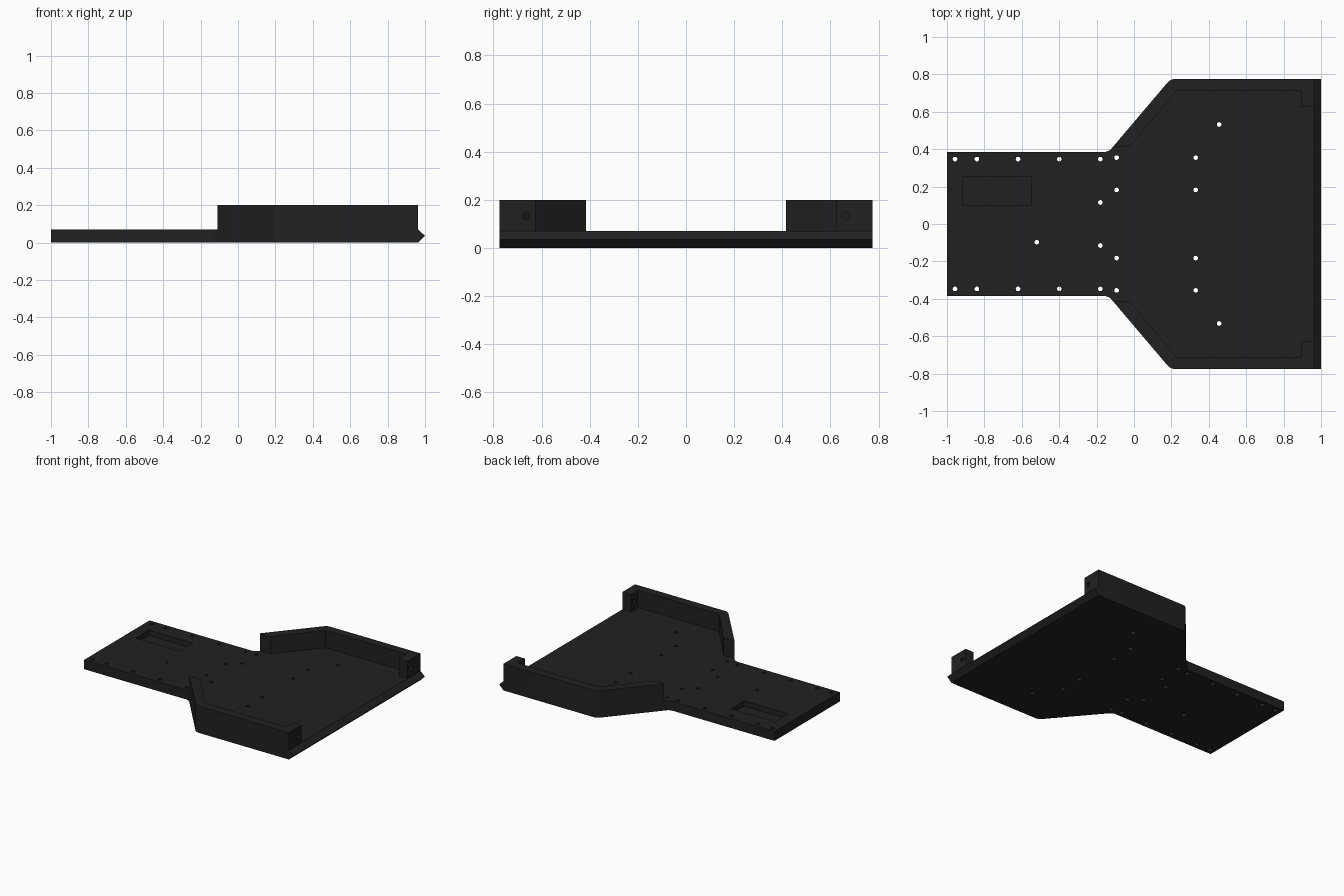
import bpy, bmesh, math
from mathutils import Vector, Matrix

if "Cube" in bpy.data.objects:
    bpy.data.objects.remove(bpy.data.objects["Cube"])

PLATE_TOP, WALL_TOP, END_X = 0.07, 0.2, 0.963

black = bpy.data.materials.new("matte_black")
black.diffuse_color = (0.0155, 0.0155, 0.0155, 1)
black.use_nodes = True
black.node_tree.nodes["Principled BSDF"].inputs["Base Color"].default_value = black.diffuse_color


def finish(name, bm):
    bmesh.ops.recalc_face_normals(bm, faces=bm.faces)
    mesh = bpy.data.meshes.new(name)
    bm.to_mesh(mesh)
    bm.free()
    mesh.materials.append(black)
    ob = bpy.data.objects.new(name, mesh)
    bpy.context.collection.objects.link(ob)
    return ob


def prism(points, z0, z1):
    bm = bmesh.new()
    face = bm.faces.new([bm.verts.new((x, y, z0)) for x, y in points])
    out = bmesh.ops.extrude_face_region(bm, geom=[face])["geom"]
    bmesh.ops.translate(bm, vec=(0, 0, z1 - z0),
                        verts=[v for v in out if isinstance(v, bmesh.types.BMVert)])
    return bm


def fillet(prev, corner, nxt, t=0.025, steps=5):
    """Round a corner with a short curve starting t away from it."""
    c = Vector(corner)
    a = c + (Vector(prev) - c).normalized() * t
    b = c + (Vector(nxt) - c).normalized() * t
    return [tuple(a * (1 - s) ** 2 + c * 2 * s * (1 - s) + b * s * s)
            for s in (i / steps for i in range(steps + 1))]


def mirror_y(points):
    return [(x, -y) for x, y in reversed(points)]


def boolean(target, tool, operation):
    mod = target.modifiers.new("bool", "BOOLEAN")
    mod.object, mod.operation, mod.solver = tool, operation, "EXACT"
    bpy.context.view_layer.objects.active = target
    bpy.ops.object.modifier_apply(modifier=mod.name)
    bpy.data.objects.remove(tool)


def cone(bm, r1, r2, depth, matrix, sides=20):
    bmesh.ops.create_cone(bm, cap_ends=True, segments=sides, radius1=r1,
                          radius2=r2, depth=depth, matrix=matrix)


# Base plate: narrow tail flaring to a wide end
tail, neck, shoulder, end = (-1, 0.385), (-0.136, 0.385), (0.195, 0.775), (END_X, 0.775)
neck_curve = fillet(tail, neck, shoulder)
shoulder_curve = fillet(neck, shoulder, end)
half = [tail] + neck_curve + shoulder_curve + [end]
bm = prism(half + mirror_y(half), 0, PLATE_TOP)

# Pointed nose along the wide end
ends = [e for e in bm.edges
        if all(abs(v.co.x - END_X) < 1e-4 for v in e.verts)
        and abs(e.verts[0].co.z - e.verts[1].co.z) > 0.01]
cut = bmesh.ops.subdivide_edges(bm, edges=ends, cuts=1)
tips = [v for v in cut["geom_inner"] if isinstance(v, bmesh.types.BMVert)]
if not bm.edges.get(tips):
    bmesh.ops.connect_verts(bm, verts=tips)
for v in tips:
    v.co.x, v.co.z = 1.0, 0.036
plate = finish("base_plate", bm)

# Raised side walls with a return block at the wide end
slope = (0.775 - 0.385) / (0.195 + 0.136)
start = (-0.11, 0.385 + 0.026 * slope)
wall = [start] + shoulder_curve + [end, (END_X, 0.625), (0.893, 0.625), (0.893, 0.71),
                                   (0.225, 0.71), (-0.02, start[1])]
for points in (wall, mirror_y(wall)):
    boolean(plate, finish("side_wall", prism(points, PLATE_TOP, WALL_TOP)), "UNION")

# Rectangular pocket in the tail
pocket = [(-0.915, 0.1), (-0.55, 0.1), (-0.55, 0.255), (-0.915, 0.255)]
boolean(plate, finish("pocket_cutter", prism(pocket, 0.03, 0.12)), "DIFFERENCE")

# Mounting holes through the plate, countersunk underneath
holes = [(-0.52, -0.097)]
for s in (1, -1):
    holes += [(x, s * 0.347) for x in (-0.957, -0.84, -0.62, -0.4, -0.18)]
    holes += [(x, s * y) for x in (-0.093, 0.33) for y in (0.355, 0.182)]
    holes += [(-0.18, s * 0.115), (0.455, s * 0.532)]
bm = bmesh.new()
for x, y in holes:
    cone(bm, 0.0125, 0.0125, 0.2, Matrix.Translation((x, y, 0.05)))
boolean(plate, finish("hole_cutter", bm), "DIFFERENCE")
bm = bmesh.new()
for x, y in holes:
    cone(bm, 0.022, 0.012, 0.02, Matrix.Translation((x, y, 0.005)))
boolean(plate, finish("countersink_cutter", bm), "DIFFERENCE")

# Screw holes through the end blocks
bm = bmesh.new()
for s in (1, -1):
    cone(bm, 0.016, 0.016, 0.14, Matrix.Translation((0.928, s * 0.664, 0.133))
         @ Matrix.Rotation(math.pi / 2, 4, "Y"))
boolean(plate, finish("block_hole_cutter", bm), "DIFFERENCE")

# Smooth the rounded corners and holes only
bpy.ops.object.select_all(action="DESELECT")
plate.select_set(True)
bpy.context.view_layer.objects.active = plate
bpy.ops.object.shade_smooth_by_angle(angle=math.radians(30))
